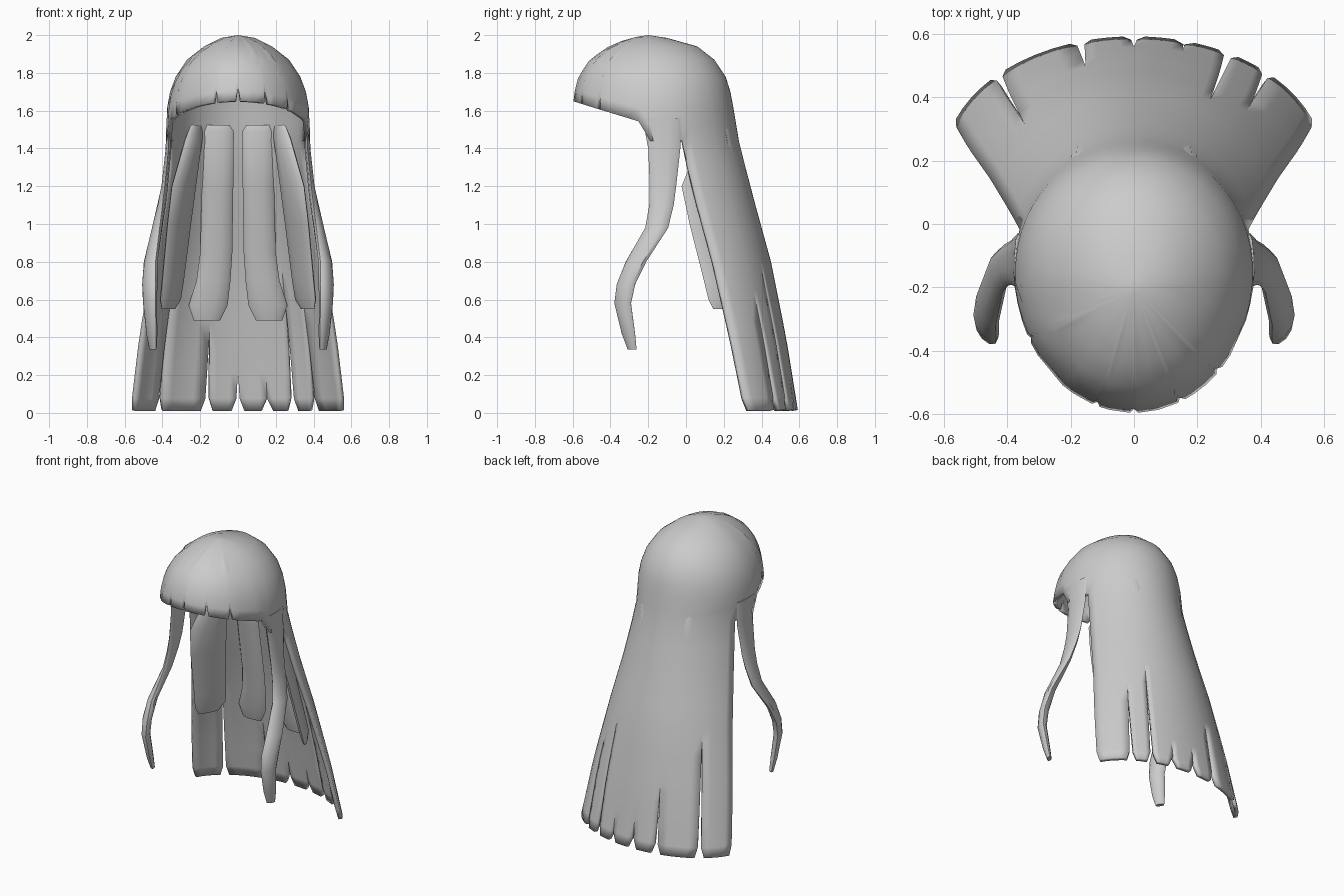
import bpy, bmesh
from math import sin, cos, radians, pi

# Horizontal section by height: z, front y, centre y, back y, half width
SECTIONS = [
    (2.00, -0.20, -0.20, -0.20, 0.00), (1.985, -0.30, -0.19, -0.10, 0.09),
    (1.94, -0.41, -0.17, 0.06, 0.18), (1.87, -0.51, -0.16, 0.15, 0.27),
    (1.78, -0.57, -0.15, 0.21, 0.33), (1.70, -0.59, -0.15, 0.235, 0.36),
    (1.62, -0.60, -0.15, 0.25, 0.375), (1.44, -0.60, -0.15, 0.28, 0.38),
    (1.20, -0.60, -0.10, 0.34, 0.41), (0.80, -0.60, 0.01, 0.45, 0.48),
    (0.40, -0.60, 0.11, 0.53, 0.55), (0.00, -0.60, 0.20, 0.595, 0.60)]
CAP_Z = [1.995, 1.985, 1.94, 1.87, 1.78, 1.70, 1.62, 1.53, 1.44]
CURTAIN_Z = [1.44, 1.3, 1.1, 0.95, 0.8, 0.65, 0.48, 0.35, 0.22, 0.08, 0.015]
# Curtain splits: angle from the back, height of the split's top
SPLITS = [(-72, 0), (-46, 0.80), (-16.5, 0.48), (0, 0.22),
          (15.5, 0.09), (30, 0.75), (44.5, 0.50), (72, 0)]
NOTCHES = [-118, -161, 180, 156, 134]


def surface(phi, z):
    for a, b in zip(SECTIONS, SECTIONS[1:]):
        if z >= b[0]:
            f = (a[0] - z) / (a[0] - b[0])
            _, yf, yc, yb, w = [p + (q - p) * f for p, q in zip(a, b)]
            break
    c = cos(radians(phi))
    return w * sin(radians(phi)), yc + c * ((yb - yc) if c > 0 else (yc - yf)), z


def rim_height(phi):
    p = abs(phi)
    if p <= 95:
        return 1.44
    if p < 103:
        return 1.44 + 0.10 * (p - 95) / 8
    y = -0.15 + 0.45 * cos(radians(p))
    return 1.54 + 0.11 * (-0.24 - y) / 0.36 + (0.075 if phi in NOTCHES else 0)


def add_grid(bm, cols):
    vs = [[bm.verts.new(p) for p in col] for col in cols]
    for a, b in zip(vs, vs[1:]):
        for k in range(len(a) - 1):
            bm.faces.new((a[k], b[k], b[k + 1], a[k + 1]))


def finish(bm, name):
    me = bpy.data.meshes.new(name)
    bm.to_mesh(me)
    bm.free()
    ob = bpy.data.objects.new(name, me)
    bpy.context.collection.objects.link(ob)
    bpy.ops.object.select_all(action='DESELECT')
    ob.select_set(True)
    bpy.context.view_layer.objects.active = ob
    bpy.ops.object.shade_smooth_by_angle(angle=radians(40))
    return ob


# Cap with fringe and long back curtain, one shell
bm = bmesh.new()
back = []
STEPS = 4
for (a, za), (b, zb) in zip(SPLITS, SPLITS[1:]):
    cols = []
    for i in range(STEPS + 1):
        f = i / STEPS
        back.append(a + (b - a) * f)
        col = []
        for z in CURTAIN_Z:
            lo = a + (1.4 * max(0, 1 - z / za) if za else 0)
            hi = b - (1.4 * max(0, 1 - z / zb) if zb else 0)
            if z < 0.05:
                lo, hi = lo + 2, hi - 2
            col.append(surface(lo + (hi - lo) * f, z))
        cols.append(col)
    add_grid(bm, cols)
angles = set(round(p, 4) for p in back)
for p in (79, 87, 95, 103, 110, 126, 143, 149, 168):
    angles |= {p, -p}
for n in NOTCHES:
    if n == 180:
        angles |= {180, -180, 178, -178}
    else:
        angles |= {n, n - 2, n + 2}
cols = []
for phi in sorted(angles):
    rim = rim_height(180 if phi == -180 else phi)
    cols.append([(0, -0.20, 2.0)] + [
        surface(phi, 2 - (2 - z) * (2 - rim) / 0.56) for z in CAP_Z])
# apex triangles: collapse the shared top row after merging
add_grid(bm, cols)
bmesh.ops.remove_doubles(bm, verts=bm.verts, dist=0.0008)
shell = finish(bm, "hair_cap_and_back")
mod = shell.modifiers.new("thickness", 'SOLIDIFY')
mod.thickness = 0.025
mod.offset = -1


# Flat tapered strands: rings of x, y, z, half width, direction, half thickness
def strand(name, rings, side):
    bm = bmesh.new()
    n = 10
    loops = []
    for x, y, z, w, deg, t in rings:
        d = radians(deg)
        loop = []
        for i in range(n):
            u, v = w * cos(2 * pi * i / n), t * sin(2 * pi * i / n)
            loop.append(bm.verts.new((side * (x + u * cos(d) - v * sin(d)),
                                      y + u * sin(d) + v * cos(d), z)))
        loops.append(loop)
    for a, b in zip(loops, loops[1:]):
        for i in range(n):
            j = (i + 1) % n
            bm.faces.new((a[i], a[j], b[j], b[i]))
    bm.faces.new(loops[0])
    bm.faces.new(loops[-1])
    bmesh.ops.recalc_face_normals(bm, faces=bm.faces)
    finish(bm, name)


STRANDS = {
    "front_lock": [
        (0.365, -0.13, 1.56, 0.100, 90, 0.014), (0.368, -0.115, 1.40, 0.085, 90, 0.016),
        (0.388, -0.122, 1.20, 0.070, 90, 0.018), (0.405, -0.13, 1.10, 0.065, 85, 0.022),
        (0.428, -0.155, 0.98, 0.062, 78, 0.025), (0.462, -0.265, 0.80, 0.060, 65, 0.030),
        (0.467, -0.318, 0.68, 0.058, 57, 0.030), (0.466, -0.335, 0.58, 0.052, 57, 0.028),
        (0.456, -0.305, 0.42, 0.042, 57, 0.022), (0.450, -0.285, 0.335, 0.028, 57, 0.014)],
    "inner_back_strand": [
        (0.115, 0.205, 1.525, 0.070, 0, 0.015), (0.11, 0.21, 1.49, 0.088, 0, 0.028),
        (0.108, 0.265, 1.20, 0.083, 0, 0.03), (0.115, 0.33, 0.85, 0.085, 0, 0.03),
        (0.130, 0.36, 0.70, 0.090, 0, 0.03), (0.158, 0.38, 0.57, 0.103, 0, 0.03),
        (0.165, 0.39, 0.49, 0.070, 0, 0.016)],
    "inner_side_strand": [
        (0.22, 0.165, 1.525, 0.045, -50, 0.015), (0.235, 0.14, 1.45, 0.075, -55, 0.025),
        (0.287, 0.085, 1.20, 0.125, -60, 0.028), (0.312, 0.125, 1.00, 0.122, -60, 0.028),
        (0.345, 0.19, 0.70, 0.110, -60, 0.028), (0.358, 0.21, 0.60, 0.105, -60, 0.026),
        (0.368, 0.205, 0.55, 0.070, -60, 0.014)]}
for part, rings in STRANDS.items():
    for side, label in ((1, "right"), (-1, "left")):
        strand(part + "_" + label, rings, side)
